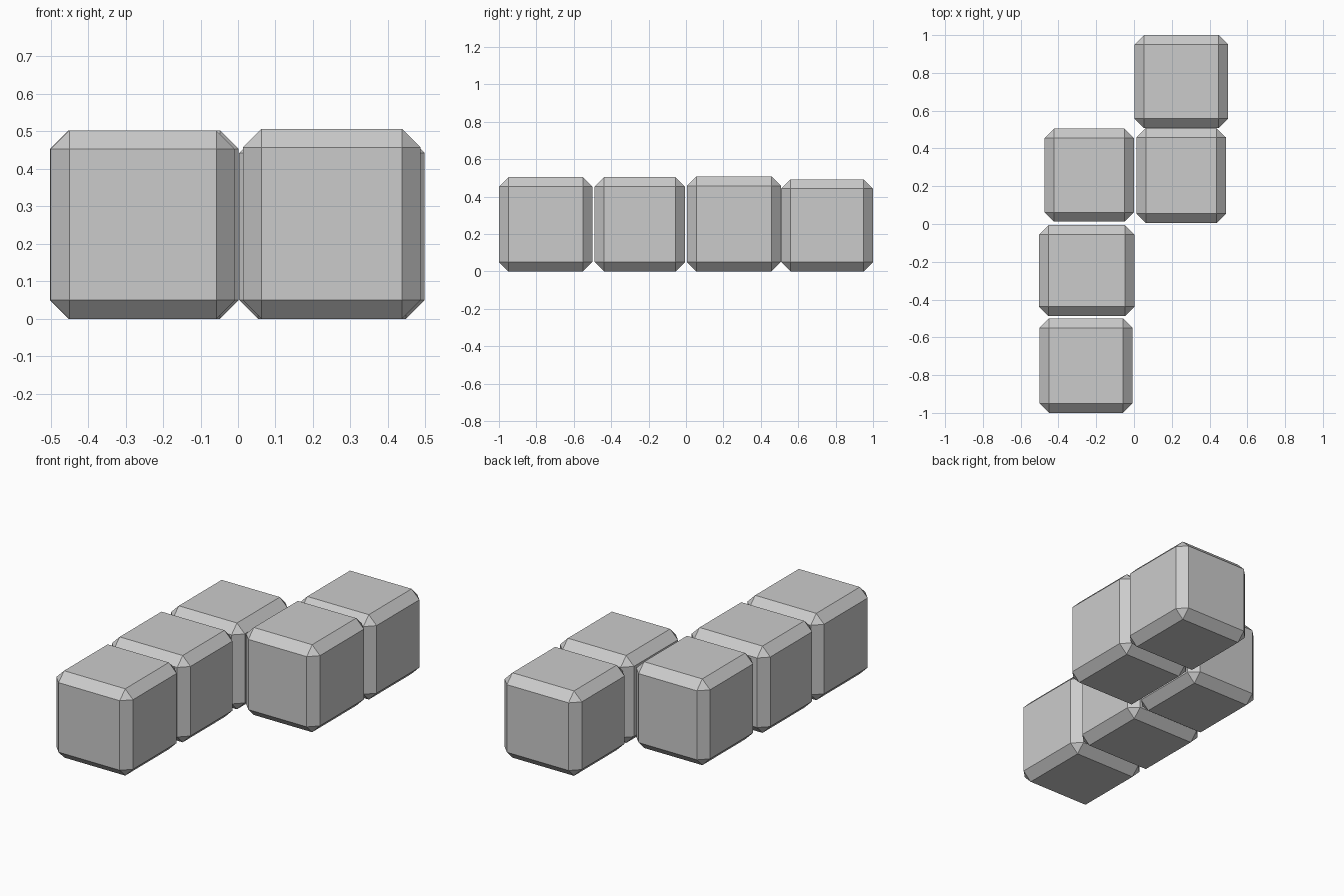
import bpy

if "Cube" in bpy.data.objects:
    bpy.data.objects.remove(bpy.data.objects["Cube"])

# Bevelled blocks: name, (x min, x max), (y min, y max), height
BLOCKS = [
    ("block_left_front", (-0.50, -0.008), (-1.0, -0.50), 0.503),
    ("block_left_middle", (-0.502, 0.002), (-0.488, -0.005), 0.503),
    ("block_left_back", (-0.473, 0.0), (0.012, 0.505), 0.50),
    ("block_right_front", (0.013, 0.487), (0.005, 0.508), 0.507),
    ("block_right_back", (0.003, 0.498), (0.508, 1.0), 0.492),
]
CHAMFER = 0.05


def block(name, xs, ys, height):
    bpy.ops.mesh.primitive_cube_add(
        size=1, location=(sum(xs) / 2, sum(ys) / 2, height / 2))
    ob = bpy.context.object
    ob.name = name
    ob.scale = (xs[1] - xs[0], ys[1] - ys[0], height)
    bpy.ops.object.transform_apply(location=False, rotation=False, scale=True)
    # Flat single-step chamfer on every edge
    mod = ob.modifiers.new("chamfer", 'BEVEL')
    mod.width = CHAMFER
    mod.segments = 1
    mod.limit_method = 'NONE'
    return ob


for spec in BLOCKS:
    block(*spec)
